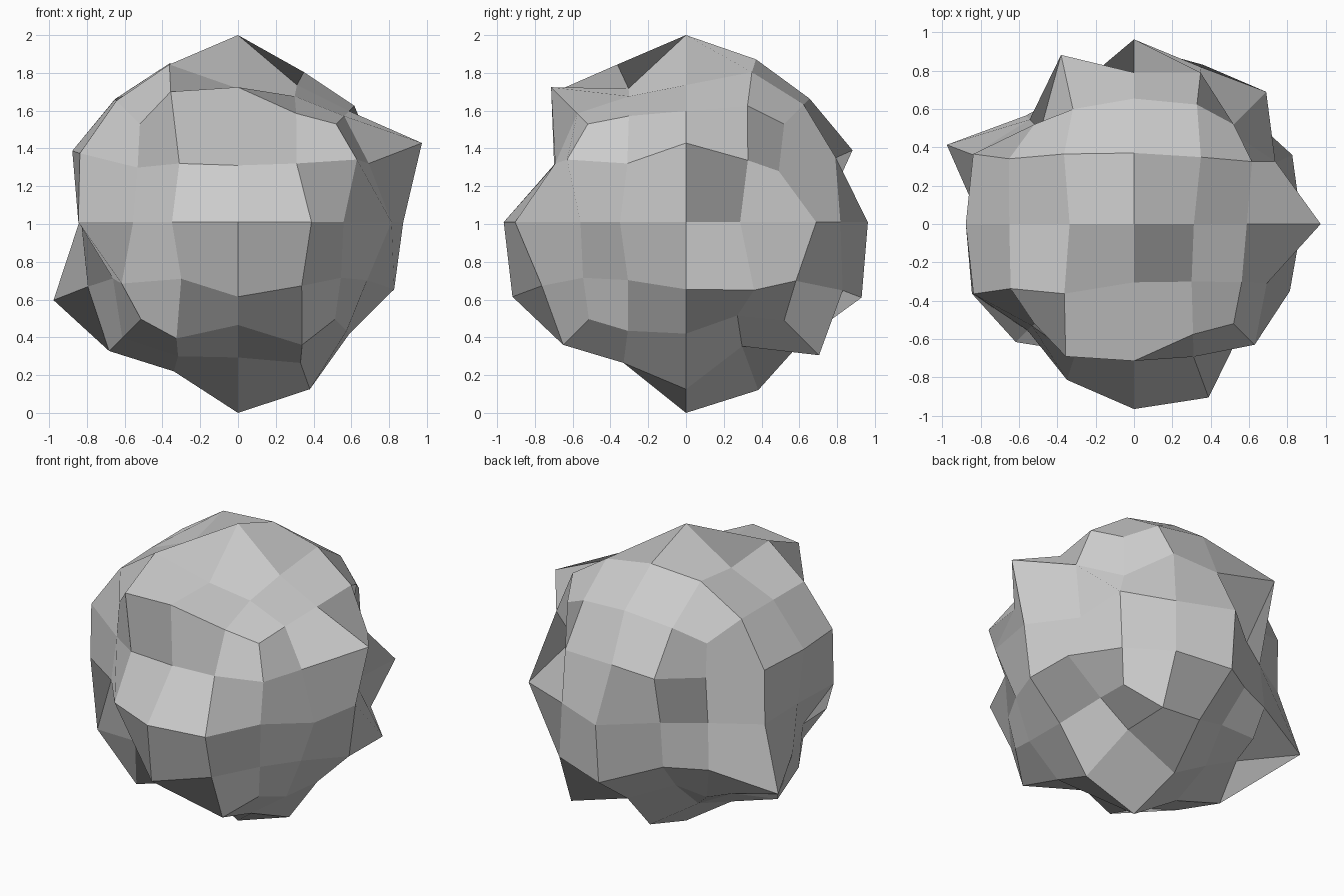
import bpy, bmesh
from mathutils import Vector

if "Cube" in bpy.data.objects:
    bpy.data.objects.remove(bpy.data.objects["Cube"])

# Rock: a cube cut into 4x4 quads per side, rounded to a ball, with each
# point pushed in or out. Radii in thousandths, listed bottom layer to top,
# each layer front to back, left to right.
RADII = [
    890, 930, 770, 980, 890,  925, 840, 780, 880, 870,
    965, 860, 1010, 963, 835,  850, 820, 968, 780, 750,
    895, 765, 880, 1060, 900,
    930, 790, 1000, 900, 825,  785, 810,  865, 900,  1138, 970,
    855, 810, 1012, 975, 880,
    785, 885, 965, 985, 790,  920, 885,  830, 875,  915, 725,
    770, 770, 963, 890, 975,
    805, 820, 760, 820, 950,  983, 820,  955, 1060,  985, 870,
    740, 1033, 860, 930, 745,
    900, 1040, 1010, 870, 900,  970, 980, 770, 790, 850,
    920, 850, 990, 790, 832,  982, 985, 938, 935, 930,
    900, 905, 925, 940, 900,
]
CENTRE = Vector((0, 0, 1.01))
R = range(-2, 3)


def point(p, r):
    """Place a cube grid point on its rounded direction at radius r."""
    if sum(abs(c) == 2 for c in p) > 1:
        half = 0.55 - 0.12 * (r - 0.75)   # along cube edges
    elif 0 in p:
        half = 0.43                       # on a side's centre lines
    else:
        half = 0.45 - 0.08 * (r - 0.8)    # inside a side
    size = {0: 0.0, 1: half, 2: 1.0}
    d = Vector([size[abs(c)] * (1 if c > 0 else -1) for c in p])
    return CENTRE + d.normalized() * r


bm = bmesh.new()
grid = [(x, y, z) for z in R for y in R for x in R if 2 in (abs(x), abs(y), abs(z))]
verts = {p: bm.verts.new(point(p, r / 1000)) for p, r in zip(grid, RADII)}

# Quads on the six sides; the first corner sets the fold line of each quad
for axis in range(3):
    for side in (-2, 2):
        for i in range(-2, 2):
            for j in range(-2, 2):
                ring = [(i, j), (i + 1, j), (i + 1, j + 1), (i, j + 1)]
                keys = []
                for a, b in ring:
                    p = [0, 0, 0]
                    p[axis], p[(axis + 1) % 3], p[(axis + 2) % 3] = side, a, b
                    keys.append(tuple(p))
                if side < 0:
                    keys.reverse()
                if axis == 0:
                    keys = keys[1:] + keys[:1]
                bm.faces.new([verts[k] for k in keys])

mesh = bpy.data.meshes.new("rock")
bm.to_mesh(mesh)
bm.free()
bpy.context.collection.objects.link(bpy.data.objects.new("rock", mesh))
